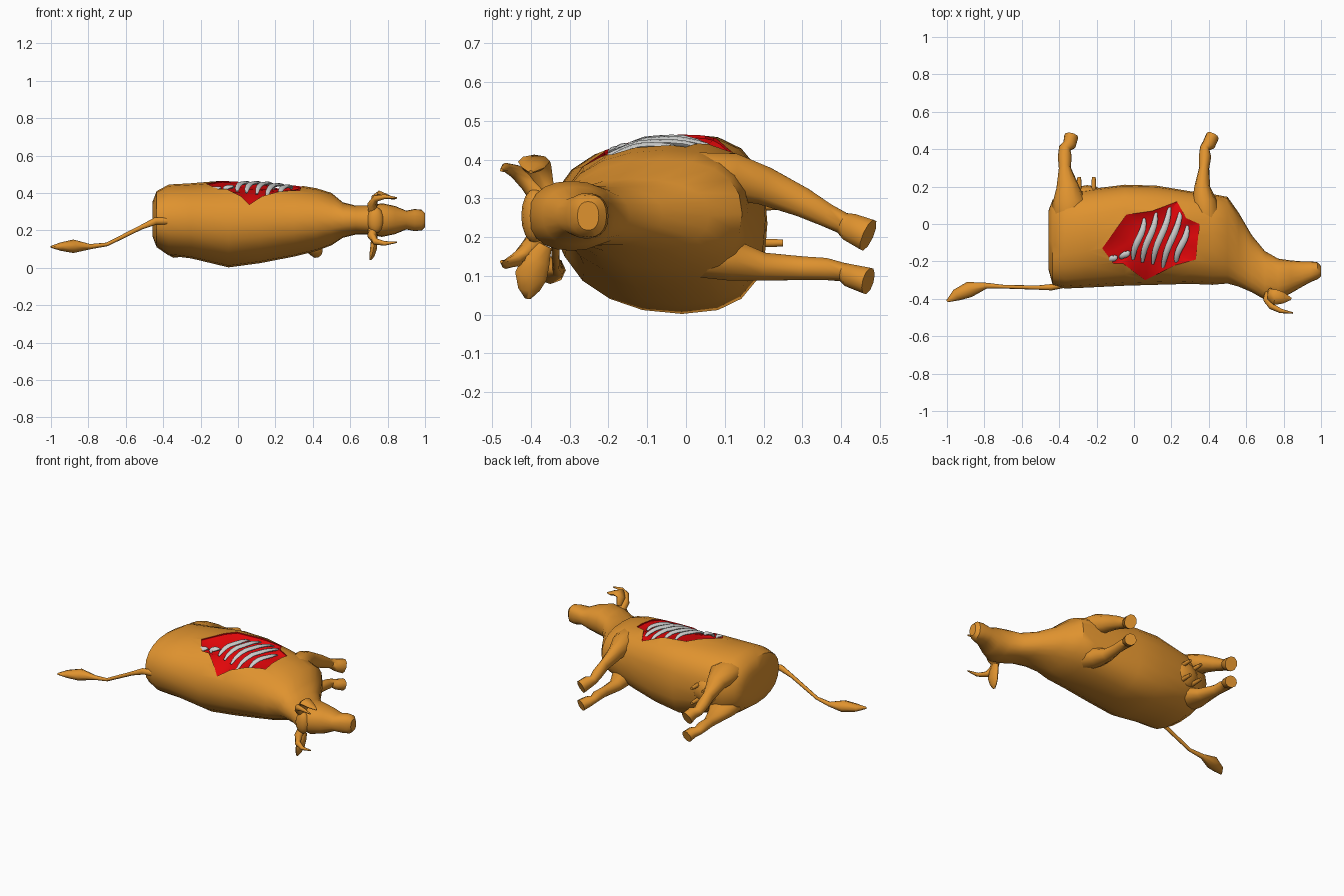
import bpy, bmesh, math
from mathutils import Vector
from mathutils.bvhtree import BVHTree

if "Cube" in bpy.data.objects:
    bpy.data.objects.remove(bpy.data.objects["Cube"])


def material(name, rgb):
    m = bpy.data.materials.new(name)
    m.diffuse_color = (*rgb, 1)
    m.use_nodes = True
    m.node_tree.nodes["Principled BSDF"].inputs["Base Color"].default_value = m.diffuse_color
    return m


HIDE = material("orange_hide", (0.74, 0.29, 0.028))
FLESH = material("red_flesh", (0.78, 0.002, 0.003))
BONE = material("grey_bone", (0.6, 0.61, 0.6))


def finish(ob, angle=60):
    bpy.ops.object.select_all(action='DESELECT')
    ob.select_set(True)
    bpy.context.view_layer.objects.active = ob
    bpy.ops.object.shade_smooth_by_angle(angle=math.radians(angle))


def loft(name, rings, mats, mat_index=0):
    bm = bmesh.new()
    vs = [[bm.verts.new(p) for p in r] for r in rings]
    n = len(vs[0])
    for a, b in zip(vs, vs[1:]):
        for i in range(n):
            j = (i + 1) % n
            bm.faces.new((a[i], a[j], b[j], b[i]))
    bm.faces.new(vs[0])
    bm.faces.new(vs[-1][::-1])
    for f in bm.faces:
        f.material_index = mat_index
    bmesh.ops.recalc_face_normals(bm, faces=bm.faces[:])
    me = bpy.data.meshes.new(name)
    bm.to_mesh(me)
    bm.free()
    for m in mats:
        me.materials.append(m)
    ob = bpy.data.objects.new(name, me)
    bpy.context.collection.objects.link(ob)
    return ob


def tube(name, pts, mat, ref=(1, 0, 0), n=8):
    """Tube through (x, y, z, r1, r2); r1 lies along ref."""
    P = [Vector(p[:3]) for p in pts]
    rings = []
    for i, p in enumerate(pts):
        t = (P[min(i + 1, len(P) - 1)] - P[max(i - 1, 0)]).normalized()
        a = Vector(ref)
        a = (a - t * a.dot(t)).normalized()
        b = t.cross(a)
        rings.append([P[i] + a * p[3] * math.cos(k * math.tau / n)
                      + b * p[4] * math.sin(k * math.tau / n) for k in range(n)])
    ob = loft(name, rings, [mat])
    finish(ob)
    return ob


def blob(name, loc, size, tilt=0):
    bpy.ops.mesh.primitive_uv_sphere_add(segments=12, ring_count=8, radius=1,
                                         location=loc, rotation=(0, tilt, 0))
    ob = bpy.context.object
    ob.name = name
    ob.scale = size
    ob.data.materials.append(HIDE)
    finish(ob)


# Body, neck and head: x, back y, belly y, low z, high z, shift of the widest line to the belly
stations = [
    (-.458, -.24, .07, .17, .35, 0), (-.435, -.325, .13, .11, .41, 0),
    (-.37, -.345, .17, .065, .445, .02), (-.25, -.34, .185, .05, .452, .03),
    (-.05, -.33, .21, .002, .468, .05), (.12, -.325, .205, .025, .465, .045),
    (.3, -.32, .175, .06, .445, .04), (.42, -.325, .16, .09, .425, .03),
    (.5, -.318, .145, .12, .4, .02), (.56, -.335, .06, .16, .35, 0),
    (.63, -.365, -.06, .178, .332, 0), (.70, -.405, -.145, .178, .332, 0),
    (.77, -.405, -.185, .165, .345, 0), (.84, -.37, -.195, .18, .33, 0),
    (.9, -.335, -.2, .205, .305, 0), (.945, -.31, -.2, .196, .314, 0),
    (.982, -.295, -.205, .2, .31, 0), (1.0, -.28, -.225, .218, .292, 0)]


def section(s, n=20):
    x, y0, y1, z0, z1, skew = s
    e = 2 / 2.3
    out = []
    for k in range(n):
        c, d = math.cos(k * math.tau / n), math.sin(k * math.tau / n)
        out.append((x, (y0 + y1) / 2 + (y1 - y0) / 2 * math.copysign(abs(c) ** e, c) + skew * d * d,
                    (z0 + z1) / 2 + (z1 - z0) / 2 * math.copysign(abs(d) ** e, d)))
    return out


body = loft("body_and_head", [section(s) for s in stations], [HIDE, FLESH])
bvh = BVHTree.FromPolygons([v.co.copy() for v in body.data.vertices],
                           [p.vertices[:] for p in body.data.polygons])


def skin_z(x, y):
    hit = bvh.ray_cast(Vector((x, y, 2)), Vector((0, 0, -1)))[0]
    return hit.z if hit else .3


# Open wound: a shallow bowl cut that follows the skin
outline = [(-.17, -.13), (-.04, .05), (.1, .07), (.23, .12), (.28, .03), (.35, 0),
           (.33, -.19), (.22, -.22), (.06, -.3), (-.06, -.21), (-.11, -.21)]
edge = []
for (ax, ay), (bx, by) in zip(outline, outline[1:] + outline[:1]):
    edge += [(ax + (bx - ax) * t / 3, ay + (by - ay) * t / 3) for t in range(3)]
rings = [[(x, y, .7) for x, y in edge]]
for t, depth in ((1, .007), (.82, .026), (.5, .04), (.06, .042)):
    ring = []
    for x, y in edge:
        px, py = .1 + (x - .1) * t, -.08 + (y + .08) * t
        ring.append((px, py, skin_z(px, py) - depth))
    rings.append(ring)
cutter = loft("wound_cutter", rings, [HIDE, FLESH], 1)
cutter.hide_render = True
mod = body.modifiers.new("wound", 'BOOLEAN')
mod.operation = 'DIFFERENCE'
mod.solver = 'EXACT'
mod.object = cutter
bpy.context.view_layer.objects.active = body
bpy.ops.object.modifier_apply(modifier=mod.name)
bpy.data.objects.remove(cutter)
finish(body, 40)

# Flat ribs bridging the wound at skin level
ribs = [(-.005, -.19, .055, .03), (.045, -.205, .118, .06), (.1, -.215, .19, .09),
        (.155, -.235, .25, .075), (.225, -.21, .285, -.01),
        (-.065, -.185, -.035, -.145), (-.125, -.2, -.105, -.17)]
for i, (ax, ay, bx, by) in enumerate(ribs):
    pts = []
    for k in range(9):
        t = k / 8
        x = ax + (bx - ax) * t - .008 * math.sin(math.tau * t)
        y = ay + (by - ay) * t
        w = .4 + .6 * math.sin(math.pi * t) ** .6
        pts.append((x, y, skin_z(x, y) - .008 - .014 * abs(2 * t - 1) ** 3, .018 * w, .01 * w))
    tube(f"rib_{i + 1}", pts, BONE)

# Legs: upper pair sags, lower pair lies flat. Profile: y, x, x radius
fore = [(-.08, .4, .04), (.02, .395, .075), (.12, .375, .066), (.2, .365, .042),
        (.3, .375, .027), (.36, .38, .033), (.405, .378, .026), (.425, .4, .036), (.47, .42, .036)]
hind = [(-.08, -.34, .05), (.02, -.345, .09), (.12, -.345, .09), (.2, -.355, .06),
        (.3, -.37, .032), (.36, -.37, .037), (.405, -.37, .032), (.425, -.345, .036), (.47, -.335, .038)]
upper = [(.34, .05), (.352, .07), (.355, .065), (.333, .052), (.29, .04), (.258, .032),
         (.236, .029), (.225, .038), (.205, .044)]
lower = [(.18, .05), (.16, .065), (.14, .055), (.124, .038), (.12, .032), (.118, .03),
         (.11, .025), (.1, .031), (.087, .036)]
for end, path in (("front", fore), ("hind", hind)):
    for side, drop in (("upper", upper), ("lower", lower)):
        tube(f"{side}_{end}_leg",
             [(x, y, z, rx, rz) for (y, x, rx), (z, rz) in zip(path, drop)], HIDE, n=10)

# Tail with flattened tuft
tube("tail", [(-.36, -.325, .25, .014, .02), (-.44, -.338, .25, .017, .02),
              (-.52, -.34, .215, .011, .012), (-.7, -.335, .125, .01, .01),
              (-.79, -.33, .113, .016, .014), (-.88, -.35, .115, .042, .036),
              (-.95, -.38, .113, .032, .022), (-1.0, -.413, .112, .006, .005)],
     HIDE, ref=(0, 1, 0))

# Horns, mirrored across the middle plane
for name, s in (("upper_horn", 1), ("lower_horn", -1)):
    tube(name, [(x, y, .255 + s * z, r, r) for x, y, z, r in
                [(.725, -.37, .04, .028), (.715, -.405, .085, .024), (.735, -.44, .115, .018),
                 (.785, -.465, .125, .012), (.85, -.476, .118, .004)]], HIDE, ref=(0, 1, 0))

# Ears and poll
tube("upper_ear", [(.73, -.36, .33, .02, .015), (.73, -.38, .375, .035, .018),
                   (.755, -.392, .395, .042, .018), (.80, -.395, .38, .03, .012),
                   (.84, -.4, .368, .006, .004)], HIDE, ref=(0, 1, 0))
tube("lower_ear", [(.73, -.365, .18, .02, .015), (.728, -.385, .14, .035, .018),
                   (.724, -.4, .1, .042, .018), (.716, -.405, .065, .028, .014),
                   (.708, -.408, .042, .008, .005)], HIDE, ref=(0, 1, 0))
blob("poll", (.735, -.39, .255), (.045, .035, .07))

# Udder with four teats
blob("udder", (-.25, .14, .24), (.1, .068, .085))
for x in (-.293, -.215):
    for z in (.185, .28):
        tube("teat", [(x, .16, z, .014, .014), (x, .225, z, .012, .012),
                      (x, .25, z, .01, .01)], HIDE, n=6)
